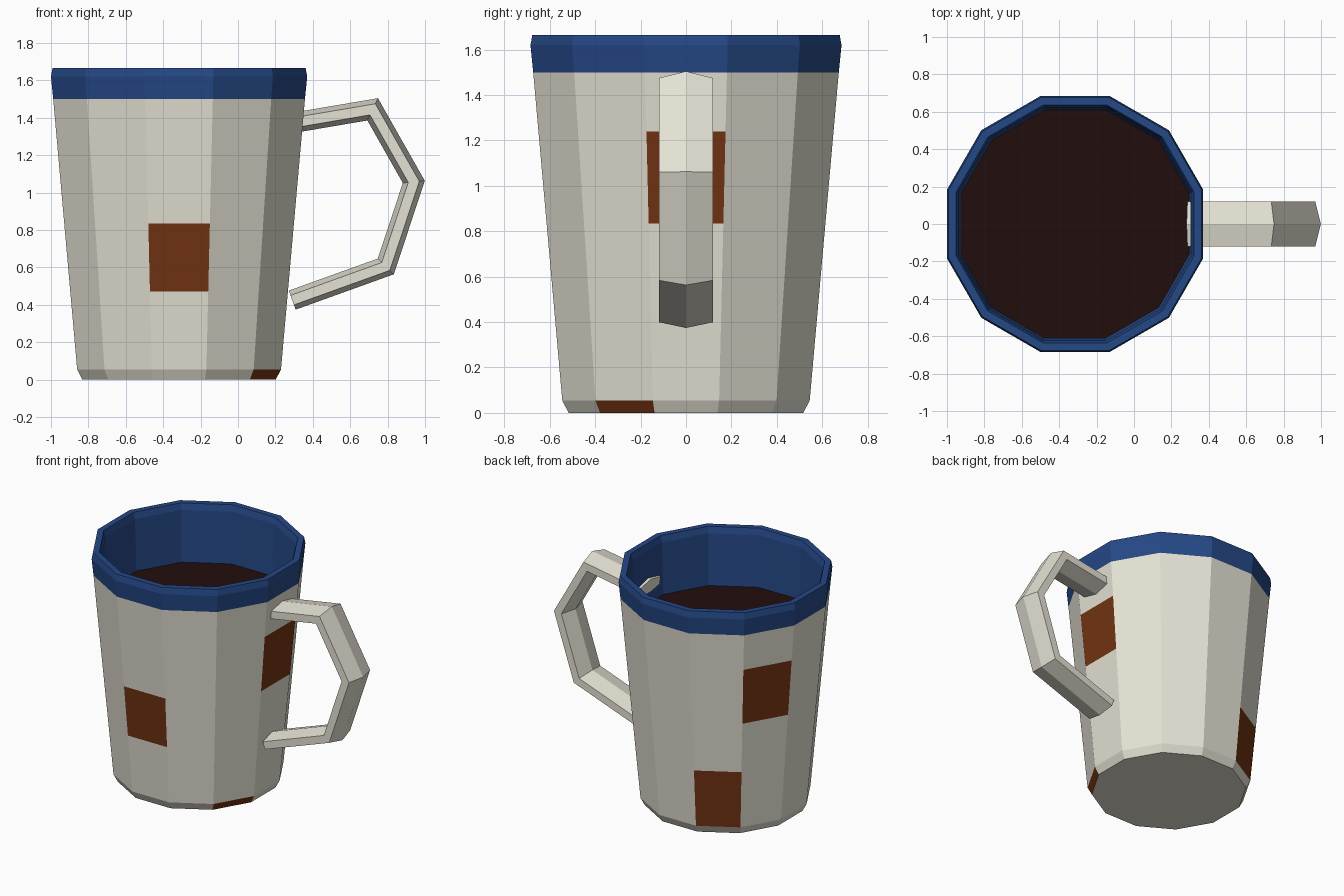
import bpy, bmesh, math
from mathutils import Vector

if "Cube" in bpy.data.objects:
    bpy.data.objects.remove(bpy.data.objects["Cube"])

CX = -0.315          # mug axis
SIDES = 12


def material(name, rgb):
    m = bpy.data.materials.new(name)
    m.diffuse_color = (*rgb, 1)
    m.use_nodes = True
    m.node_tree.nodes["Principled BSDF"].inputs["Base Color"].default_value = m.diffuse_color
    return m


cream = material("cream", (0.78, 0.755, 0.655))
blue = material("blue", (0.018, 0.065, 0.24))
rust = material("rust", (0.17, 0.034, 0.006))
coffee_mat = material("dark_coffee", (0.016, 0.004, 0.004))


def finish(name, bm, mats):
    bmesh.ops.recalc_face_normals(bm, faces=bm.faces)
    me = bpy.data.meshes.new(name)
    bm.to_mesh(me)
    bm.free()
    for m in mats:
        me.materials.append(m)
    ob = bpy.data.objects.new(name, me)
    bpy.context.collection.objects.link(ob)
    return ob


def ring(bm, apothem, z):
    r = apothem / math.cos(math.pi / SIDES)
    step = 2 * math.pi / SIDES
    return [bm.verts.new((CX + r * math.cos((i - 0.5) * step),
                          r * math.sin((i - 0.5) * step), z)) for i in range(SIDES)]


def skin(bm, rings):
    """Join rings with quads, cap both ends; yields (row, column, face)."""
    n = len(rings[0])
    for row, (a, b) in enumerate(zip(rings, rings[1:])):
        for i in range(n):
            j = (i + 1) % n
            yield row, i, bm.faces.new((a[i], a[j], b[j], b[i]))
    bm.faces.new(rings[0][::-1])
    bm.faces.new(rings[-1])


# Mug: (apothem, height) from foot up over the rim and down inside
def wall(z):
    return 0.545 + (z - 0.055) / 1.445 * 0.128


profile = [(0.517, 0), (0.545, 0.055), (wall(0.47), 0.47), (wall(0.835), 0.835),
           (wall(1.24), 1.24), (0.673, 1.5), (0.685, 1.62), (0.677, 1.665),
           (0.636, 1.665), (0.624, 1.62), (0.61, 1.25), (0.51, 0.08)]
# Rust panels: (profile row, side number counted from +x)
rust_panels = {(2, 9), (3, 0), (3, 5), (1, 4), (0, 11)}
bm = bmesh.new()
for row, col, face in skin(bm, [ring(bm, a, z) for a, z in profile]):
    face.material_index = 2 if (row, col) in rust_panels else 1 if row >= 5 else 0
finish("mug_body", bm, [cream, blue, rust])

# Coffee surface
bm = bmesh.new()
list(skin(bm, [ring(bm, 0.612, 1.242), ring(bm, 0.612, 1.25)]))
finish("coffee", bm, [coffee_mat])

# Handle: flattened hexagon section swept along a mitred path in the xz plane
path = [Vector(p) for p in ((0.29, 1.372), (0.72, 1.445), (0.94, 1.057),
                            (0.79, 0.605), (0.29, 0.425))]
section = [(0.054, 0), (0.027, 0.12), (-0.027, 0.12),
           (-0.054, 0), (-0.027, -0.12), (0.027, -0.12)]
bm = bmesh.new()
rings = []
for i, p in enumerate(path):
    d_in = (p - path[i - 1]).normalized() if i else (path[1] - p).normalized()
    d_out = (path[i + 1] - p).normalized() if i < len(path) - 1 else d_in
    t = (d_in + d_out).normalized()
    out = Vector((-t.y, t.x)) / t.dot(d_in)
    rings.append([bm.verts.new((p.x + out.x * s, y, p.y + out.y * s)) for s, y in section])
list(skin(bm, rings))
finish("handle", bm, [cream])
